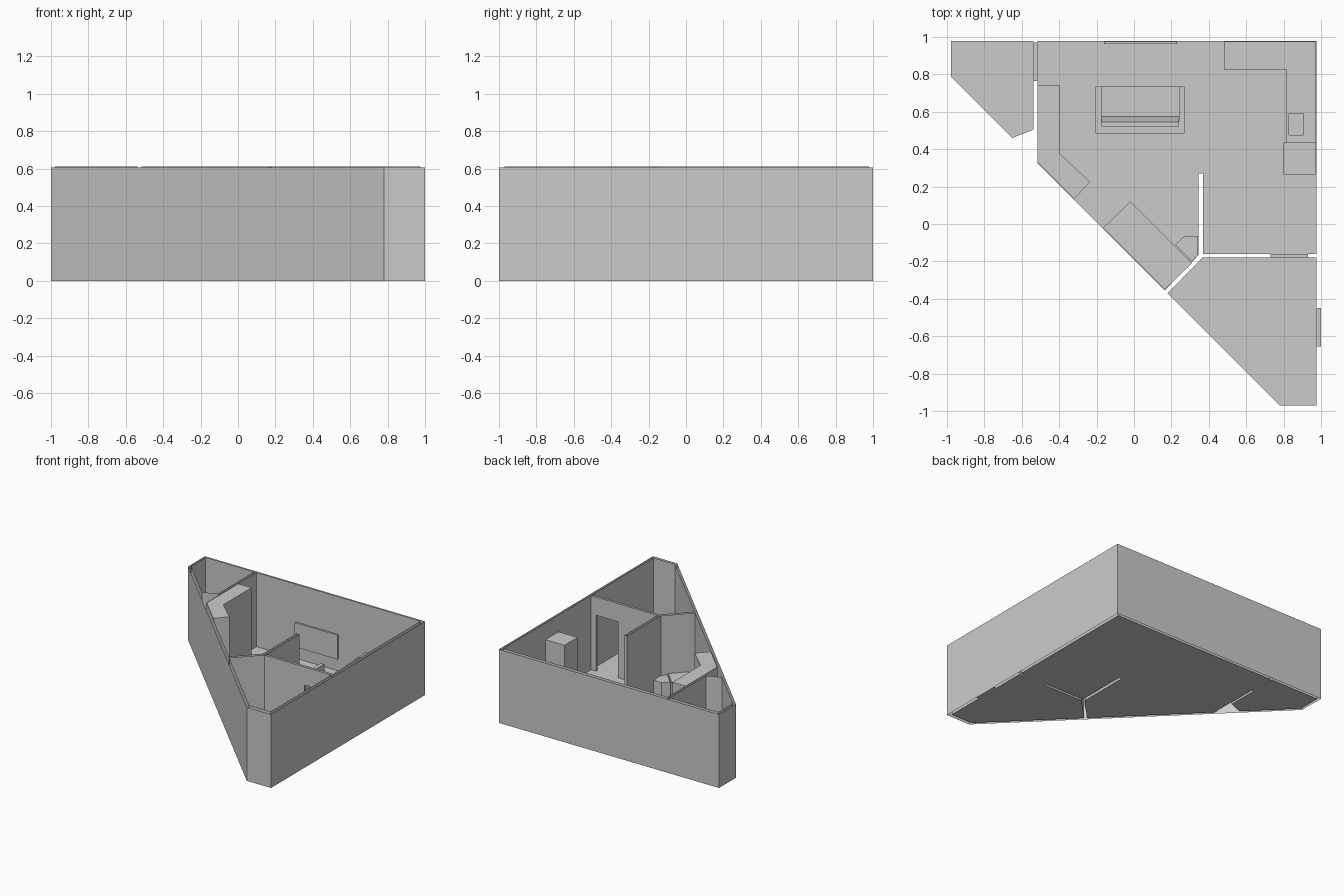
import bpy, bmesh
from mathutils import Vector

cube = bpy.data.objects.get("Cube")
if cube:
    bpy.data.objects.remove(cube, do_unlink=True)

WALL_H, DOOR_H = 0.61, 0.46

grey = bpy.data.materials.new("plain grey")
grey.use_nodes = True
grey.diffuse_color = (0.6, 0.6, 0.6, 1)
bsdf = next(n for n in grey.node_tree.nodes if n.type == 'BSDF_PRINCIPLED')
bsdf.inputs["Base Color"].default_value = (0.6, 0.6, 0.6, 1)
bsdf.inputs["Roughness"].default_value = 0.8


def finish(name, bm):
    mesh = bpy.data.meshes.new(name)
    bm.to_mesh(mesh)
    bm.free()
    mesh.materials.append(grey)
    ob = bpy.data.objects.new(name, mesh)
    bpy.context.collection.objects.link(ob)
    return ob


def face(bm, points):
    return bm.faces.new([bm.verts.new(p) for p in points])


def panel(bm, p, q, z0, z1, inward):
    """Upright sheet from p to q; inward faces the left of the path."""
    pts = [(*p, z0), (*q, z0), (*q, z1), (*p, z1)]
    face(bm, pts[::-1] if inward else pts)


def wall_loop(bm, outline, height, doors, inward):
    """Sheets around an outline; doors maps an edge to its opening."""
    for i, p in enumerate(outline):
        q = outline[(i + 1) % len(outline)]
        if i in doors:
            a, b = doors[i]
            panel(bm, p, a, 0, height, inward)
            panel(bm, b, q, 0, height, inward)
            panel(bm, a, b, DOOR_H, height, inward)
        else:
            panel(bm, p, q, 0, height, inward)


def room(name, outline, doors):
    bm = bmesh.new()
    face(bm, [(x, y, 0) for x, y in outline])
    finish(name + "_floor", bm)
    bm = bmesh.new()
    wall_loop(bm, outline, WALL_H, doors, True)
    finish(name + "_walls", bm)


def doorway(name, a, b, c, d):
    """Threshold, lintel and jambs joining opening a-b to opening d-c."""
    bm = bmesh.new()
    face(bm, [(*p, 0) for p in (a, b, c, d)])
    face(bm, [(*p, DOOR_H) for p in (d, c, b, a)])
    panel(bm, a, d, 0, DOOR_H, False)
    panel(bm, c, b, 0, DOOR_H, False)
    finish(name, bm)


def prism(name, outline, z0, z1):
    """Solid from a flat outline."""
    bm = bmesh.new()
    base = face(bm, [(x, y, z0) for x, y in outline])
    out = bmesh.ops.extrude_face_region(bm, geom=[base])
    top = [v for v in out["geom"] if isinstance(v, bmesh.types.BMVert)]
    bmesh.ops.translate(bm, verts=top, vec=Vector((0, 0, z1 - z0)))
    bmesh.ops.recalc_face_normals(bm, faces=bm.faces[:])
    return finish(name, bm)


def box(name, x0, x1, y0, y1, z0, z1):
    return prism(name, [(x0, y0), (x1, y0), (x1, y1), (x0, y1)], z0, z1)


# Outer shell, open at top and bottom like all the walls
bm = bmesh.new()
front_door = ((1, -.655), (1, -.45))
wall_loop(bm, [(1, 1), (-1, 1), (-1, .78), (.78, -1), (1, -1)],
          WALL_H - .005, {4: front_door}, False)
finish("outer_walls", bm)

# Rooms
side_a, side_b = (-.537, .765), (-.537, .97)
main_a, main_b = (-.517, .97), (-.517, .765)
bath_a, bath_b = (.73, -.16), (.93, -.16)
hall_a, hall_b = (.93, -.18), (.73, -.18)
in_a, in_b = (.976, -.655), (.976, -.45)
room("side_room", [(-.537, .978), (-.978, .978), (-.978, .788),
                   (-.65, .46), (-.537, .505)], {4: (side_a, side_b)})
room("main_room", [(.976, .978), (-.517, .978), (-.517, .327), (.165, -.355),
                   (.345, -.165), (.345, .27), (.37, .27), (.37, -.16),
                   (.976, -.16)], {1: (main_a, main_b), 7: (bath_a, bath_b)})
room("entrance_room", [(.976, -.18), (.365, -.18), (.18, -.37),
                       (.78, -.97), (.976, -.97)],
     {0: (hall_a, hall_b), 4: (in_a, in_b)})

# Door openings
doorway("side_doorway", side_a, main_b, main_a, side_b)
doorway("inner_doorway", hall_b, hall_a, bath_b, bath_a)
doorway("front_doorway", in_a, front_door[0], front_door[1], in_b)

# Full-height wardrobe
prism("wardrobe", [(-.515, .74), (-.515, .33), (-.32, .135), (-.235, .225),
                   (-.395, .375), (-.395, .74)], 0, WALL_H - .002)

# Bed along the slanted wall and its corner table
prism("bed", [(-.165, -.02), (.165, -.35), (.31, -.21), (-.02, .12)], 0, .13)
prism("bedside_table", [(.22, -.11), (.31, -.2), (.343, -.165),
                        (.343, -.065), (.27, -.065)], 0, .12)

# Sofa: U-shaped arms and back, seat, sloping back cushion
prism("sofa_frame", [(-.205, .485), (.27, .485), (.27, .735), (.24, .735),
                     (.24, .52), (-.175, .52), (-.175, .735), (-.205, .735)],
      0, .16)
box("sofa_seat", -.175, .24, .52, .735, 0, .1)
bm = bmesh.new()
profile = [(.52, .1), (.575, .1), (.545, .19), (.52, .19)]
side = face(bm, [(-.175, y, z) for y, z in profile])
out = bmesh.ops.extrude_face_region(bm, geom=[side])
bmesh.ops.translate(bm, vec=(.415, 0, 0), verts=[
    v for v in out["geom"] if isinstance(v, bmesh.types.BMVert)])
bmesh.ops.recalc_face_normals(bm, faces=bm.faces[:])
finish("sofa_back_cushion", bm)

# Wall screen
box("wall_screen", -.16, .23, .963, .977, .1, .3)

# Kitchen corner counter with a sunken sink
counter = prism("kitchen_counter", [(.655, .825), (.815, .825), (.815, .435),
                                    (.974, .435), (.974, .976), (.655, .976)],
                0, .22)
cutter = box("sink_cutter", .83, .905, .475, .59, .17, .3)
cutter.hide_render = True
cutter.hide_viewport = True
cut = counter.modifiers.new("sink", 'BOOLEAN')
cut.operation = 'DIFFERENCE'
cut.solver = 'EXACT'
cut.object = cutter

# Stove with four stepped burners
box("stove", .48, .655, .825, .976, 0, .22)
for i, x in enumerate((.53, .605)):
    for j, y in enumerate((.865, .935)):
        for part, r, top in (("rim", .03, .224), ("plate", .022, .228)):
            box(f"burner_{part}_{i}{j}", x - r, x + r, y - r, y + r, .22, top)

# Fridge
box("fridge", .8, .974, .265, .435, 0, .475)
